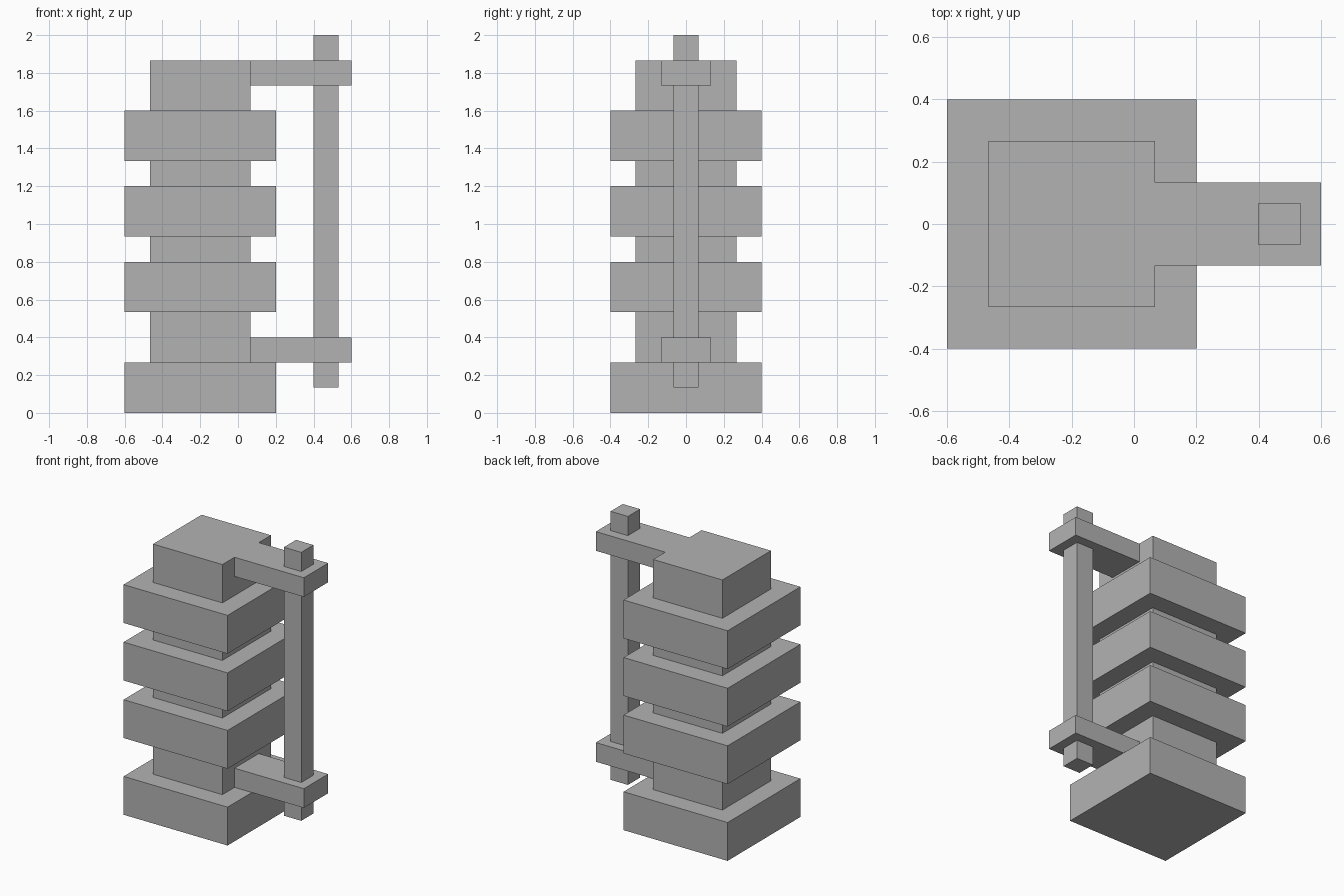
import bpy
from mathutils import Vector

U = 2 / 30  # one modelling unit: the model is 30 units tall

cube = bpy.data.objects.get("Cube")
if cube:
    bpy.data.objects.remove(cube, do_unlink=True)

grey = bpy.data.materials.new("plain grey")
grey.use_nodes = True
colour = (0.45, 0.45, 0.45, 1)
grey.diffuse_color = colour
grey.node_tree.nodes["Principled BSDF"].inputs["Base Color"].default_value = colour


def box(name, x, y, z):
    """Box from (low, high) x and z spans and a half depth y, in units."""
    bpy.ops.mesh.primitive_cube_add(size=1)
    ob = bpy.context.object
    ob.name = ob.data.name = name
    size = Vector((x[1] - x[0], 2 * y, z[1] - z[0])) * U
    centre = Vector((sum(x) / 2, 0, sum(z) / 2)) * U
    for v in ob.data.vertices:
        v.co = v.co * size + centre
    ob.data.materials.append(grey)
    return ob


# Wide square plates, with the narrower core filling the gaps above them
plate_bottoms = (0, 8, 14, 20)
core_tops = plate_bottoms[1:] + (28,)
for i, (bottom, top) in enumerate(zip(plate_bottoms, core_tops), 1):
    box(f"plate_{i}", (-9, 3), 6, (bottom, bottom + 4))
    box(f"core_{i}", (-7, 1), 4, (bottom + 4, top))

# Two arms reaching out to the side
for name, bottom in (("lower_arm", 4), ("upper_arm", 26)):
    box(name, (1, 9), 2, (bottom, bottom + 2))

# Upright rod passing through both arms, in the parts that show
for name, span in (("rod_foot", (2, 4)), ("rod_shaft", (6, 26)), ("rod_tip", (28, 30))):
    box(name, (6, 8), 1, span)
